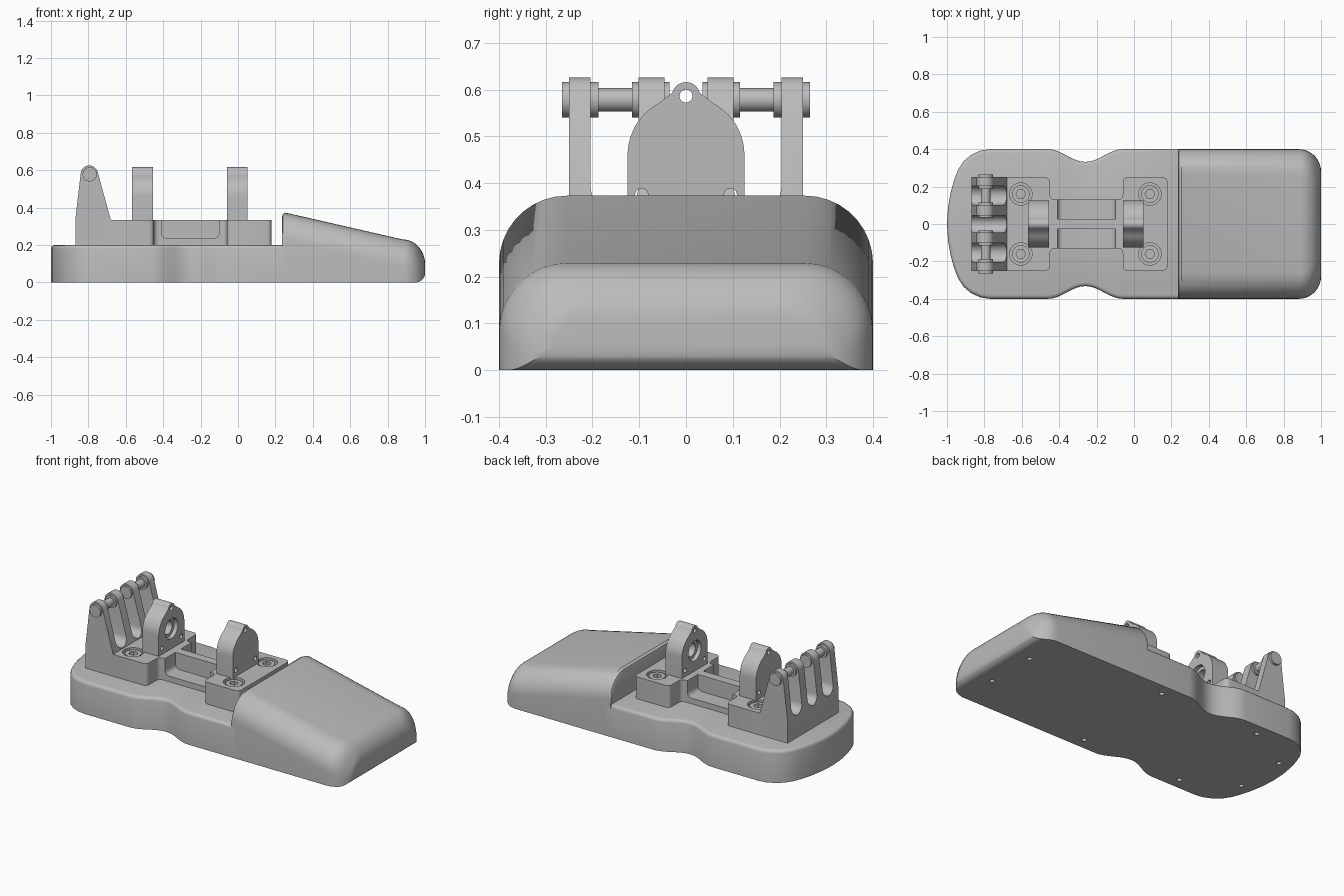
import bpy, bmesh
from math import sin, cos, pi, radians, sqrt
from mathutils import Vector

if "Cube" in bpy.data.objects:
    bpy.data.objects.remove(bpy.data.objects["Cube"])

grey = bpy.data.materials.new("machined grey")
grey.use_nodes = True
grey.diffuse_color = (0.5, 0.5, 0.5, 1)
grey.node_tree.nodes["Principled BSDF"].inputs["Base Color"].default_value = (0.5, 0.5, 0.5, 1)


def loft(name, rings, bevel_top=None):
    """Skin a list of equal-length point rings and cap both ends."""
    bm = bmesh.new()
    loops = [[bm.verts.new(p) for p in ring] for ring in rings]
    n = len(loops[0])
    for a, b in zip(loops, loops[1:]):
        for i in range(n):
            j = (i + 1) % n
            bm.faces.new((a[i], a[j], b[j], b[i]))
    bm.faces.new(loops[0])
    bm.faces.new(loops[-1])
    bmesh.ops.recalc_face_normals(bm, faces=bm.faces)
    if bevel_top:
        z = max(v.co.z for v in bm.verts)
        edges = [e for e in bm.edges if all(v.co.z > z - 1e-5 for v in e.verts)]
        bmesh.ops.bevel(bm, geom=edges, offset=bevel_top, segments=3,
                        profile=0.5, affect='EDGES')
    mesh = bpy.data.meshes.new(name)
    bm.to_mesh(mesh)
    bm.free()
    mesh.materials.append(grey)
    ob = bpy.data.objects.new(name, mesh)
    bpy.context.collection.objects.link(ob)
    return ob


def prism(name, profile, axis, a, b, bevel_top=None):
    place = {'X': lambda u, v, w: (w, u, v),
             'Y': lambda u, v, w: (u, w, v),
             'Z': lambda u, v, w: (u, v, w)}[axis]
    return loft(name, [[place(u, v, w) for u, v in profile] for w in (a, b)], bevel_top)


def arc(cu, cv, r, start, end, n):
    return [(cu + r * cos(radians(start + (end - start) * i / n)),
             cv + r * sin(radians(start + (end - start) * i / n))) for i in range(n + 1)]


def rod(name, axis, cu, cv, r, a, b, n=32):
    return prism(name, arc(cu, cv, r, 0, 360, n)[:-1], axis, a, b)


def rounded(points, r, n=5):
    """Soften every corner of a polygon."""
    out = []
    for i, p in enumerate(points):
        p = Vector(p)
        a = p + (Vector(points[i - 1]) - p).normalized() * r
        b = p + (Vector(points[(i + 1) % len(points)]) - p).normalized() * r
        for k in range(n + 1):
            t = k / n
            out.append(tuple(a * (1 - t) ** 2 + p * 2 * t * (1 - t) + b * t * t))
    return out


def cut(ob, cutters):
    bpy.context.view_layer.objects.active = ob
    for c in cutters:
        mod = ob.modifiers.new("cut", 'BOOLEAN')
        mod.operation = 'DIFFERENCE'
        mod.solver = 'EXACT'
        mod.object = c
        bpy.ops.object.modifier_apply(modifier=mod.name)
        bpy.data.objects.remove(c)


# Base slab with a rounded heel and a waist on each side
side = [(0.26, 0.4)]
for i in range(17):
    x = -0.06 - 0.4 * i / 16
    side.append((x, 0.4 - 0.034 * (1 + cos(pi * (x + 0.26) / 0.2))))
side += [(-0.77, 0.4), (-0.82, 0.393), (-0.87, 0.37), (-0.91, 0.337), (-0.94, 0.292),
         (-0.962, 0.235), (-0.98, 0.17), (-0.994, 0.09)]
base = prism("base_slab", side + [(-1, 0)] + [(x, -y) for x, y in reversed(side)],
             'Z', 0, 0.2, bevel_top=0.02)


# Sloping toe with a rounded top and nose
def section(x, hw, zb, zt):
    r = min(0.145, (zt - zb) * 0.9)
    half = [(hw, zb)] + arc(hw - r, zt - r, r, 0, 90, 9)
    return [(x, y, z) for y, z in half] + [(x, -y, z) for y, z in reversed(half)]


rings = [section(0.235, 0.4, 0, 0.35), section(0.24, 0.4, 0, 0.366),
         section(0.255, 0.4, 0, 0.373)]
for i in range(13):
    a = pi / 2 * i / 12
    x = 0.88 + 0.12 * sin(a)
    rise = 0.05 - sqrt(max(0, 0.05 ** 2 - max(0, x - 0.95) ** 2))
    rings.append(section(x, 0.28 + 0.12 * cos(a), rise, 0.1 + 0.13 * cos(a)))
toe = loft("toe_wedge", rings)

# Screw holes in the underside
for ob, spots in ((base, ((0.08, 0.33), (-0.6, 0.33), (-0.9, 0.16))), (toe, ((0.88, 0.16),))):
    cut(ob, [rod("hole", 'Z', x, s * y, 0.014, -0.05, 0.06, 16)
             for x, y in spots for s in (-1, 1)])

# Mounting bracket, shaped like an I from above
upper = [(-0.72, 0.25), (-0.45, 0.25), (-0.45, 0.13), (-0.06, 0.13), (-0.06, 0.25), (0.18, 0.25)]
bracket = prism("mounting_bracket",
                rounded(upper + [(x, -y) for x, y in reversed(upper)], 0.03), 'Z', 0.19, 0.335)
pocket = rounded([(-0.41, 0.235), (-0.1, 0.235), (-0.1, 0.5), (-0.41, 0.5)], 0.035)
bolts = [(x, y) for x in (-0.605, 0.085) for y in (-0.16, 0.16)]
cut(bracket, [prism("pocket", pocket, 'Y', s * 0.027, s * 0.3) for s in (-1, 1)]
    + [rod("counterbore", 'Z', x, y, 0.06, 0.29, 0.4) for x, y in bolts])

# Socket head bolts
for x, y in bolts:
    bolt = rod("socket_bolt", 'Z', x, y, 0.047, 0.27, 0.328)
    cut(bolt, [rod("hex_socket", 'Z', x, y, 0.026, 0.295, 0.4, 6)])

# Hinge block slotted into four lugs
lug = [(-0.87, 0.19), (-0.87, 0.335)] + arc(-0.795, 0.58, 0.046, 174, 17, 12) \
    + [(-0.68, 0.335), (-0.68, 0.19)]
hinge = prism("hinge_lugs", lug, 'Y', -0.25, 0.25)
slots = []
for y, w in ((0, 0.046), (0.153, 0.051), (-0.153, 0.051)):
    u_shape = [(y - w, 0.7)] + arc(y, 0.34 + w, w, 180, 360, 12) + [(y + w, 0.7)]
    slots.append(prism("slot", u_shape, 'X', -0.95, -0.6))
cut(hinge, slots)

# Hinge pins with thick collars around each lug
for s in (-1, 1):
    for name, r, a, b in (("pin_shaft", 0.025, 0.1, 0.2), ("outer_collar", 0.038, 0.187, 0.265),
                          ("inner_collar", 0.038, 0.035, 0.115)):
        rod(name, 'Y', -0.793, 0.578, r, s * a, s * b)

# Bearing uprights, their bores facing each other
half = [(0.125, 0.325)] + arc(0, 0.46, 0.125, 0, 62, 10) + arc(0, 0.586, 0.03, 15, 90, 6)
outline = half + [(-y, z) for y, z in reversed(half[:-1])]
for name, inner, d in (("rear_upright", -0.455, -1), ("front_upright", -0.06, 1)):
    upright = prism(name, outline, 'X', inner, inner + d * 0.112)
    tools = [rod("bearing_seat", 'X', 0, 0.46, 0.062, inner - d * 0.05, inner + d * 0.025),
             rod("bore", 'X', 0, 0.46, 0.042, inner - d * 0.05, inner + d * 0.09)]
    for y, z in ((0, 0.586), (0.095, 0.375), (-0.095, 0.375)):
        tools.append(rod("pin_hole", 'X', y, z, 0.014, inner - d * 0.05, inner + d * 0.2, 16))
    cut(upright, tools)

# Smooth the curved faces and keep the sharp edges
bpy.ops.object.select_all(action='DESELECT')
for ob in bpy.context.scene.objects:
    if ob.type == 'MESH' and grey.name in ob.data.materials:
        ob.select_set(True)
        bpy.context.view_layer.objects.active = ob
bpy.ops.object.shade_smooth_by_angle(angle=radians(32))
